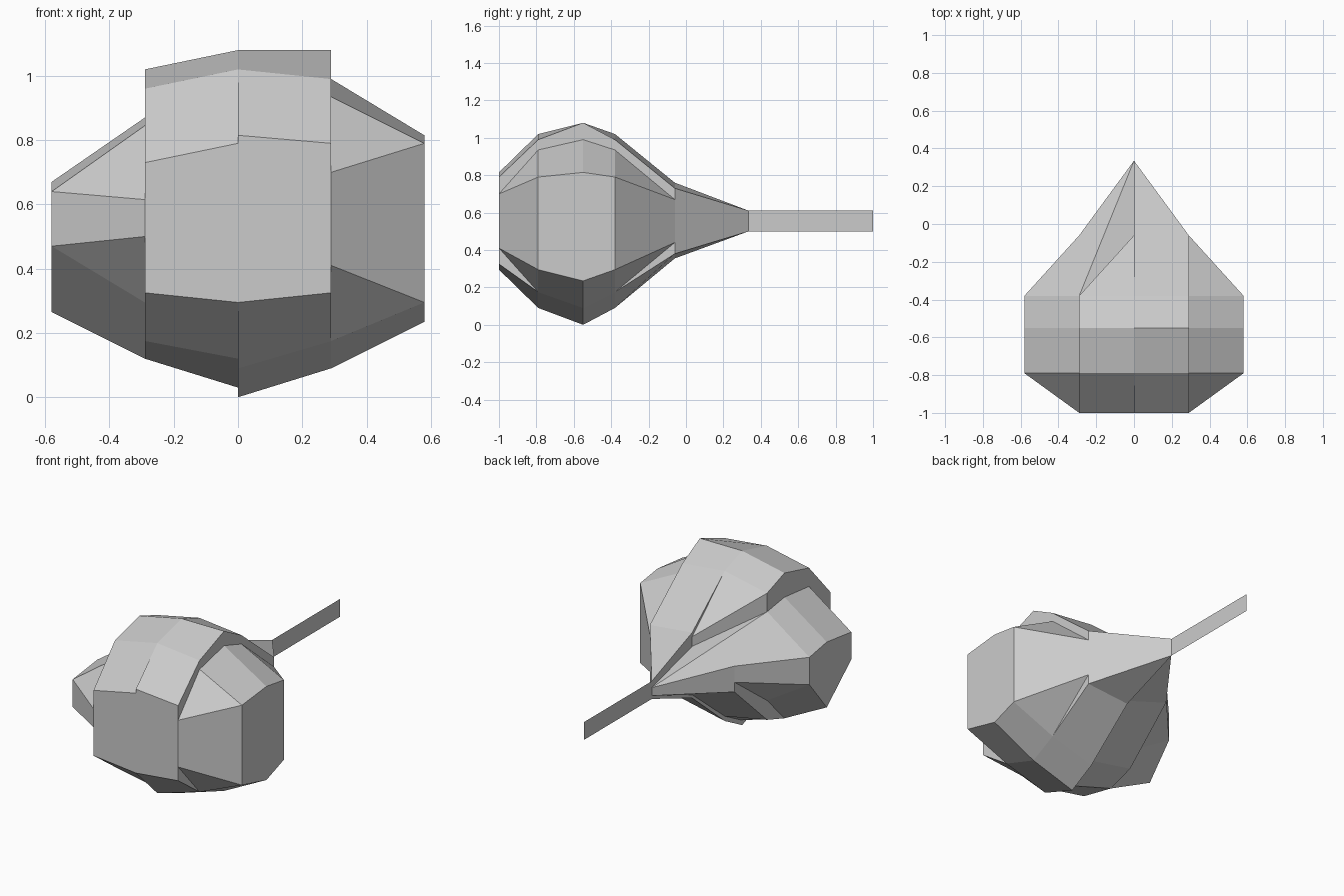
import bpy, bmesh

if "Cube" in bpy.data.objects:
    bpy.data.objects.remove(bpy.data.objects["Cube"])

Y = [-1.0, -0.79, -0.55, -0.38, -0.06, 0.335]   # stations from front to tip
N = None

# Each lobe strip: two x positions, then heights along both edges (top, bottom)
STRIPS = {
    "outer_left": (-0.58, -0.29,
                   [N, .64, .67, .64, N, N], [.615, .845, .87, .845, .63, N],
                   [N, .47, .265, .47, N, N], [.50, .295, .12, .295, .53, N]),
    "inner_left": (-0.29, 0.0,
                   [.73, .96, 1.02, .96, N, N], [.79, 1.02, 1.08, 1.02, .735, N],
                   [.325, .175, .12, .175, .47, N], [.295, .12, .03, .12, .375, .52]),
    "inner_right": (0.0, 0.29,
                    [.815, 1.02, 1.08, 1.02, .76, .61], [.79, .99, 1.08, .99, .73, N],
                    [.295, .09, 0.0, .09, .355, .50], [.325, .175, .09, .175, .38, N]),
    "outer_right": (0.29, 0.58,
                    [.70, .935, .99, .935, .67, N], [N, .79, .815, .79, N, N],
                    [.41, .175, .09, .175, .44, N], [N, .295, .235, .295, N, N]),
}


def edge(x, heights):
    return [N if z is N else (x, Y[i], z) for i, z in enumerate(heights)]


def make_object(name, faces):
    bm = bmesh.new()
    for pts in faces:
        unique = list(dict.fromkeys(p for p in pts if p))
        if len(unique) > 2:
            bm.faces.new([bm.verts.new(p) for p in unique])
    bmesh.ops.remove_doubles(bm, verts=bm.verts, dist=0.0005)
    bmesh.ops.recalc_face_normals(bm, faces=bm.faces)
    mesh = bpy.data.meshes.new(name)
    bm.to_mesh(mesh)
    bm.free()
    obj = bpy.data.objects.new(name, mesh)
    bpy.context.collection.objects.link(obj)
    return obj


def bridge(a, b):
    # skin between two edge polylines; ends taper to triangles
    return [(a[i], a[i + 1], b[i + 1], b[i]) for i in range(5)]


faces = []
E = {}
for name, (xa, xb, ta, tb, ba, bb) in STRIPS.items():
    E[name] = e = [edge(xa, ta), edge(xb, tb), edge(xa, ba), edge(xb, bb)]
    faces += bridge(e[0], e[1]) + bridge(e[2], e[3])
    # front wall of the strip
    s = 0 if e[0][0] else 1
    t = 0 if e[1][0] else 1
    faces.append((e[0][s], e[1][t], e[3][t], e[2][s]))

OL, IL, IR, OR = E.values()

# step walls where neighbouring strips sit at different heights
for a, b in ((OL, IL), (IL, IR), (IR, OR)):
    for p, q in ((a[1], b[0]), (a[3], b[2])):
        for i in range(5):
            if p[i] and p[i + 1] and q[i] and q[i + 1]:
                faces.append((p[i], p[i + 1], q[i + 1], q[i]))

# outer side walls and rear diagonal walls
for top, bot in ((OL[0], OL[2]), (OR[1], OR[3])):
    faces += [(top[i], top[i + 1], bot[i + 1], bot[i]) for i in (1, 2)]
faces.append((OL[0][3], OL[1][4], OL[3][4], OL[2][3]))
faces.append((OR[1][3], OR[0][4], OR[2][4], OR[3][3]))
faces.append((IR[1][4], IR[0][5], IR[2][5], IR[3][4]))

# lower left flap running back to the tip beneath the inner strip
notch, tip = (0.0, Y[4], 0.675), (0.0, Y[5], 0.57)
faces.append((OL[1][3], OL[1][4], tip))
faces.append((OL[1][3], tip, notch))
faces.append((IL[0][3], IL[1][4], notch, OL[1][3]))
faces.append((notch, tip, IR[0][5], IR[0][4]))
faces.append((OL[1][4], tip, IL[3][5], IL[2][4]))

make_object("bulb_body", faces)

# thin flat stem
make_object("stem", [((0, Y[5], .50), (0, 1, .50), (0, 1, .61), (0, Y[5], .61))])
